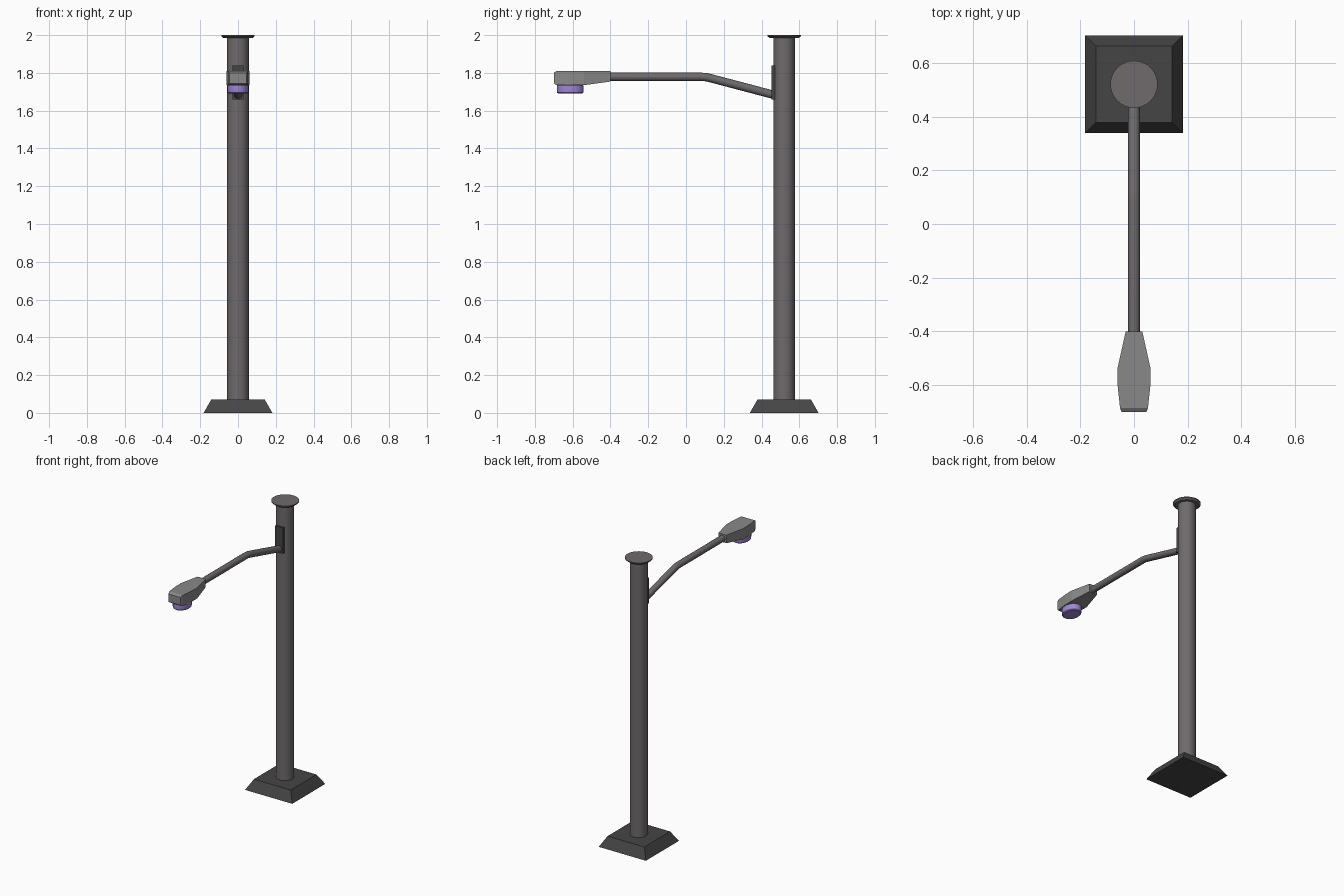
import bpy, bmesh, math
from mathutils import Vector

if "Cube" in bpy.data.objects:
    bpy.data.objects.remove(bpy.data.objects["Cube"])

POLE_Y = 0.52


def material(name, rgb):
    m = bpy.data.materials.new(name)
    m.diffuse_color = (*rgb, 1)
    m.use_nodes = True
    m.node_tree.nodes["Principled BSDF"].inputs["Base Color"].default_value = m.diffuse_color
    return m


STEEL = material("steel", (0.16, 0.145, 0.15))
DARK = material("dark_steel", (0.06, 0.06, 0.06))
HOUSING = material("housing", (0.25, 0.25, 0.25))
GLASS = material("purple_glass", (0.36, 0.25, 0.68))


def loft(name, rings, mat, smooth=True):
    """Skin a list of equal-length point rings and cap both ends."""
    bm = bmesh.new()
    loops = [[bm.verts.new(p) for p in ring] for ring in rings]
    n = len(loops[0])
    for a, b in zip(loops, loops[1:]):
        for i in range(n):
            j = (i + 1) % n
            bm.faces.new((a[i], a[j], b[j], b[i]))
    bm.faces.new(loops[0])
    bm.faces.new(loops[-1])
    bmesh.ops.recalc_face_normals(bm, faces=bm.faces)
    me = bpy.data.meshes.new(name)
    bm.to_mesh(me)
    bm.free()
    me.materials.append(mat)
    ob = bpy.data.objects.new(name, me)
    bpy.context.collection.objects.link(ob)
    if smooth:
        bpy.ops.object.select_all(action='DESELECT')
        ob.select_set(True)
        bpy.context.view_layer.objects.active = ob
        bpy.ops.object.shade_smooth_by_angle(angle=math.radians(30))
    return ob


def ellipse(y, z, rx, ry, n=32):
    return [(rx * math.cos(2 * math.pi * i / n), y + ry * math.sin(2 * math.pi * i / n), z)
            for i in range(n)]


def rect(y0, y1, hx, z):
    return [(-hx, y0, z), (hx, y0, z), (hx, y1, z), (-hx, y1, z)]


# Tapered square base
loft("base", [rect(POLE_Y - h, POLE_Y + h, h, z) for h, z in ((0.182, 0), (0.142, 0.07))],
     DARK, smooth=False)

# Pole and flared cap
loft("pole", [ellipse(POLE_Y, z, 0.057, 0.057) for z in (0.07, 1.988)], STEEL)
loft("pole_cap", [ellipse(POLE_Y, z, r, r) for r, z in
                  ((0.076, 1.984), (0.088, 1.994), (0.088, 2.0))], STEEL)

# Mounting plate on the pole
loft("mounting_plate", [rect(0.452, 0.49, 0.03, z) for z in (1.66, 1.84)], DARK, smooth=False)

# Bent arm: circular section mitred along the path
path = [Vector((0, y, z)) for y, z in
        ((0.475, 1.681), (0.13, 1.772), (0.11, 1.777), (0.085, 1.779), (-0.41, 1.779))]
rings = []
for i, p in enumerate(path):
    t = (path[min(i + 1, len(path) - 1)] - path[max(i - 1, 0)]).normalized()
    up = Vector((1, 0, 0)).cross(t)
    rings.append([p + 0.022 * (Vector((math.cos(a), 0, 0)) + up * math.sin(a))
                  for a in (2 * math.pi * k / 16 for k in range(16))])
loft("arm", rings, STEEL)

# Lamp housing: stations of (y, half width, bottom, top)
stations = [(-0.40, 0.031, 1.754, 1.81), (-0.54, 0.062, 1.735, 1.81),
            (-0.60, 0.061, 1.735, 1.81), (-0.685, 0.052, 1.735, 1.81),
            (-0.70, 0.046, 1.745, 1.80)]
loft("lamp_housing", [[(-w, y, b), (w, y, b), (w, y, t), (-w, y, t)]
                      for y, w, b, t in stations], HOUSING, smooth=False)

# Oval lens below the housing
loft("lens", [ellipse(-0.613, z, 0.056 * s, 0.071 * s, 24) for s, z in
              ((0.88, 1.69), (0.97, 1.695), (1, 1.705), (1, 1.733), (0.9, 1.738))], GLASS)
